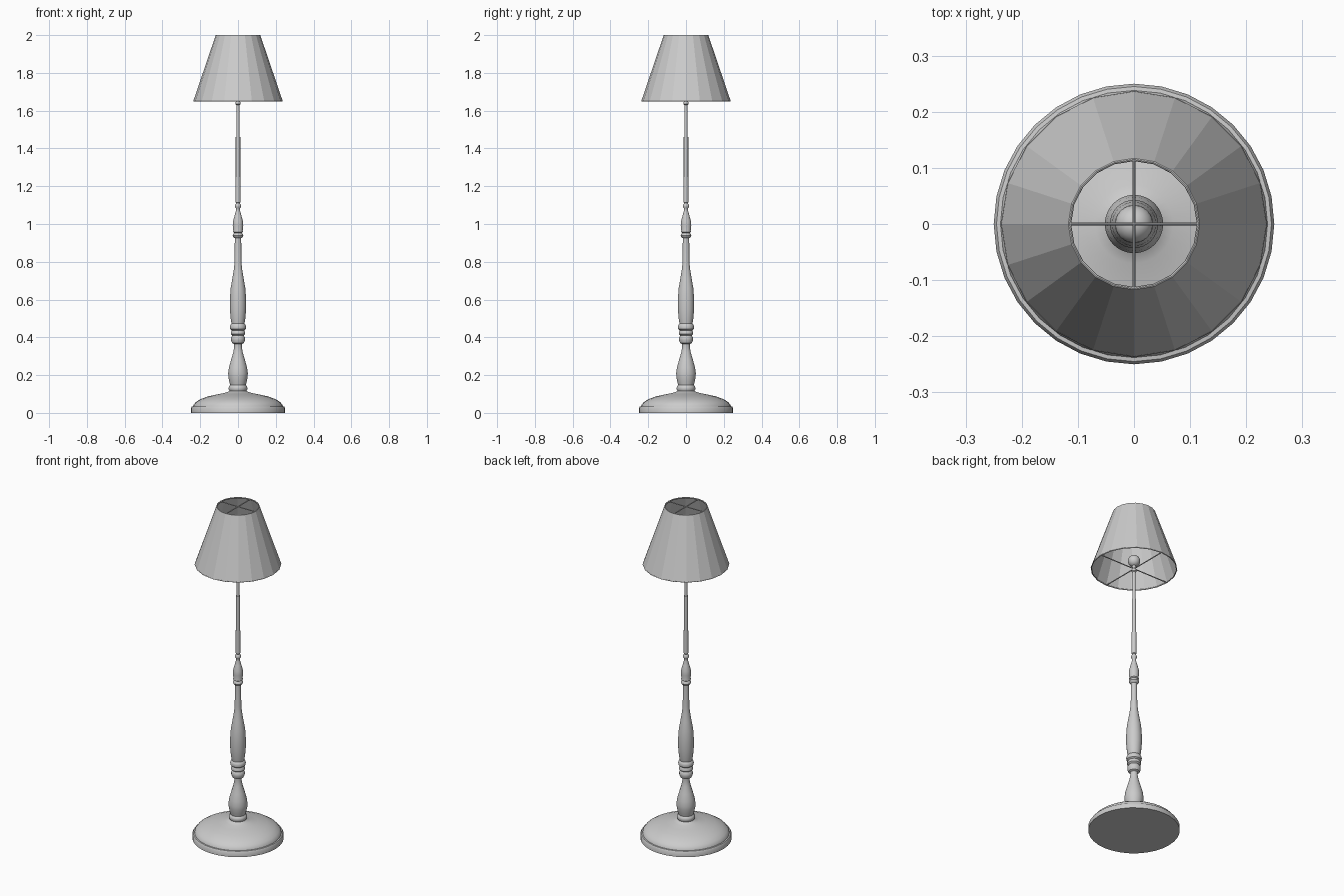
import bpy, bmesh, math
from mathutils import Vector

if "Cube" in bpy.data.objects:
    bpy.data.objects.remove(bpy.data.objects["Cube"])


def lathe(name, profile, sides, smooth=True):
    """Revolve (radius, z) points around the z axis; radius 0 closes an end."""
    bm = bmesh.new()
    rings = []
    for r, z in profile:
        if r == 0:
            rings.append([bm.verts.new((0, 0, z))] * sides)
        else:
            rings.append([bm.verts.new((r * math.cos(2 * math.pi * i / sides),
                                        r * math.sin(2 * math.pi * i / sides), z))
                          for i in range(sides)])
    for a, b in zip(rings, rings[1:]):
        for i in range(sides):
            j = (i + 1) % sides
            bm.faces.new(list(dict.fromkeys((a[i], a[j], b[j], b[i]))))
    mesh = bpy.data.meshes.new(name)
    bm.to_mesh(mesh)
    bm.free()
    ob = bpy.data.objects.new(name, mesh)
    bpy.context.collection.objects.link(ob)
    if smooth:
        bpy.ops.object.select_all(action='DESELECT')
        ob.select_set(True)
        bpy.context.view_layer.objects.active = ob
        bpy.ops.object.shade_smooth_by_angle(angle=math.radians(40))
    return ob


def rod(name, a, b, radius):
    a, b = Vector(a), Vector(b)
    bpy.ops.mesh.primitive_cylinder_add(vertices=8, radius=radius, depth=(b - a).length,
                                        location=(a + b) / 2,
                                        rotation=(b - a).to_track_quat('Z', 'Y').to_euler())
    bpy.context.object.name = name


# Round stepped foot with a domed top
lathe("base", [(0, 0), (.25, 0), (.25, .025), (.245, .033), (.238, .034), (.236, .042),
               (.225, .056), (.2, .072), (.16, .087), (.11, .098), (.07, .106),
               (.05, .113), (.042, .12), (0, .12)], 32)

# Turned column: rings, vases and shaft
lathe("column", [(0, .112), (.042, .112), (.048, .12), (.05, .13), (.048, .14), (.041, .147),
                 (.046, .165), (.051, .19), (.052, .21), (.048, .24), (.037, .28),
                 (.025, .32), (.02, .35), (.021, .365), (.031, .37), (.037, .385),
                 (.037, .4), (.03, .41), (.038, .417), (.038, .427), (.033, .437),
                 (.041, .443), (.043, .455), (.04, .465), (.034, .472), (.039, .5),
                 (.043, .55), (.043, .6), (.039, .66), (.03, .71), (.022, .76),
                 (.018, .8), (.017, .925), (.024, .93), (.028, .938), (.025, .947),
                 (.021, .953), (.027, .958), (.025, .966), (.028, .99), (.026, 1.015),
                 (.018, 1.045), (.011, 1.07), (.011, 1.083), (.016, 1.09),
                 (.017, 1.096), (.014, 1.104), (.01, 1.11), (0, 1.11)], 32)

# Stepped metal tube with a collar under the bulb
lathe("tube", [(0, 1.1), (.013, 1.115), (.013, 1.25), (.012, 1.25), (.012, 1.46), (.008, 1.46),
               (.008, 1.63), (.013, 1.634), (.013, 1.645), (.009, 1.65),
               (.012, 1.675), (0, 1.675)], 16)

# Bulb
bpy.ops.mesh.primitive_uv_sphere_add(segments=24, ring_count=12, radius=.034, location=(0, 0, 1.7))
bpy.context.object.name = "bulb"
bpy.ops.object.shade_smooth()

# Faceted lampshade
lathe("lampshade", [(.237, 1.65), (.118, 2.0)], 20, smooth=False)

# Wire rims and crossed supports at both ends of the shade
for label, r, z in (("bottom", .234, 1.651), ("top", .115, 1.997)):
    bpy.ops.mesh.primitive_torus_add(major_segments=20, minor_segments=8, major_radius=r,
                                     minor_radius=.003, location=(0, 0, z))
    bpy.context.object.name = label + "_rim"
    rod(label + "_support_x", (-r, 0, z), (r, 0, z), .003)
    rod(label + "_support_y", (0, -r, z), (0, r, z), .003)
